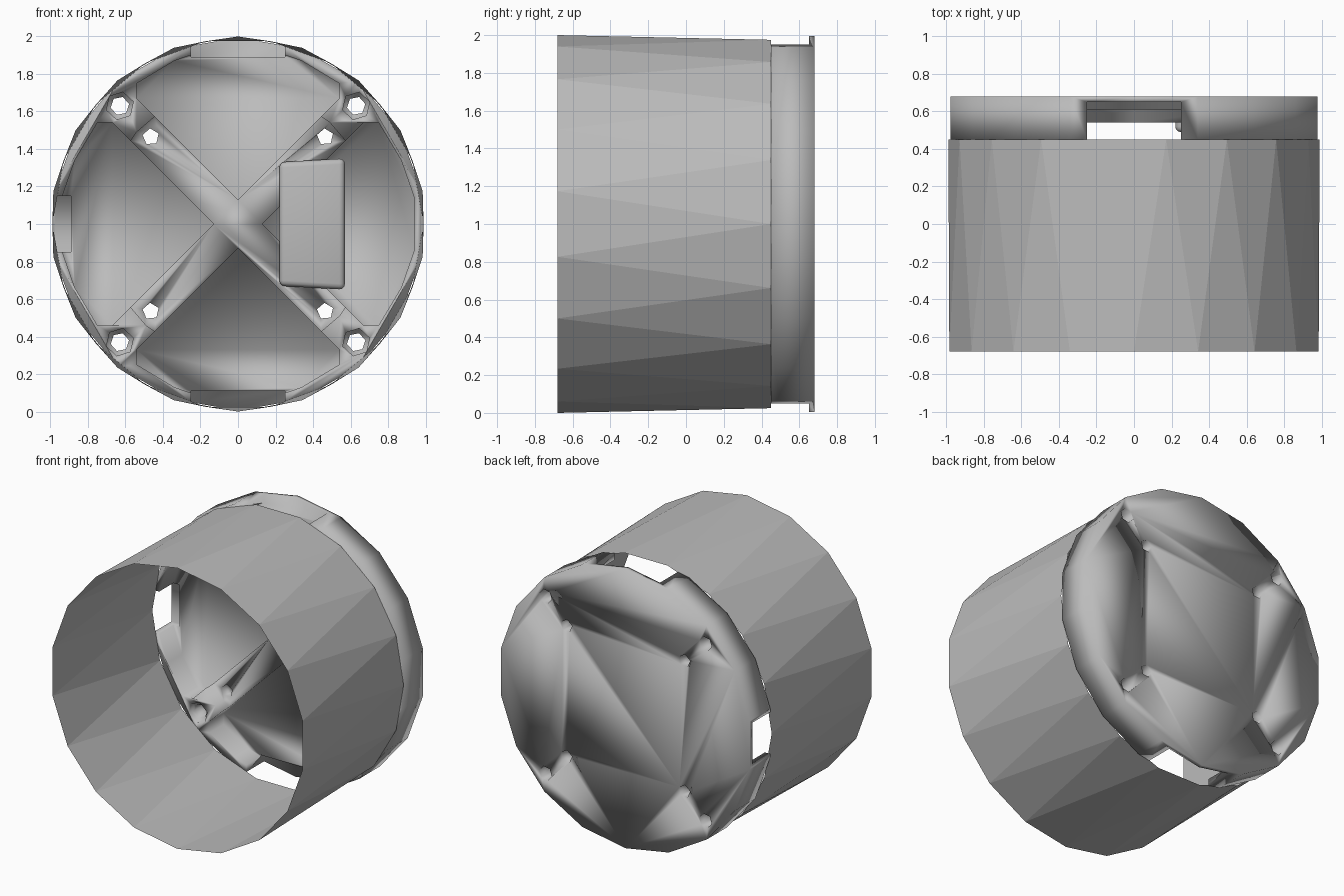
import bpy
import bmesh
from math import sin, cos, pi, radians

default = bpy.data.objects.get("Cube")
if default:
    bpy.data.objects.remove(default, do_unlink=True)

SIDES = 18
SEAM, BACK, FRONT = 0.45, 0.68, -0.68
RIB_LEVEL, POCKET_FLOOR = 0.54, 0.61

grey = bpy.data.materials.new("plain grey")
grey.use_nodes = True
grey.diffuse_color = (0.5, 0.5, 0.5, 1)
grey.node_tree.nodes["Principled BSDF"].inputs["Base Color"].default_value = (0.5, 0.5, 0.5, 1)


def add_object(name, bm):
    bmesh.ops.recalc_face_normals(bm, faces=bm.faces)
    mesh = bpy.data.meshes.new(name)
    bm.to_mesh(mesh)
    bm.free()
    mesh.materials.append(grey)
    obj = bpy.data.objects.new(name, mesh)
    bpy.context.collection.objects.link(obj)
    return obj


def ring(radius, sides, start=0.0, u=0.0, v=0.0):
    """Regular polygon in the x-z plane, relative to the axis."""
    return [(u + radius * cos(start + 2 * pi * i / sides),
             v + radius * sin(start + 2 * pi * i / sides)) for i in range(sides)]


def turn(points, angle):
    c, s = cos(angle), sin(angle)
    return [(u * c - v * s, u * s + v * c) for u, v in points]


def prism(name, points, y0, y1):
    """Solid made by extruding an x-z outline along y."""
    bm = bmesh.new()
    near = [bm.verts.new((u, y0, 1 + v)) for u, v in points]
    far = [bm.verts.new((u, y1, 1 + v)) for u, v in points]
    bm.faces.new(near)
    bm.faces.new(far[::-1])
    for i in range(len(points)):
        j = (i + 1) % len(points)
        bm.faces.new((near[i], far[i], far[j], near[j]))
    return add_object(name, bm)


def apply_modifiers(obj):
    graph = bpy.context.evaluated_depsgraph_get()
    mesh = bpy.data.meshes.new_from_object(obj.evaluated_get(graph))
    obj.modifiers.clear()
    obj.data = mesh


def cut(obj, points, y0, y1):
    cutter = prism("cutter", points, y0, y1)
    cutter.hide_render = True
    mod = obj.modifiers.new("cut", "BOOLEAN")
    mod.operation = "DIFFERENCE"
    mod.solver = "EXACT"
    mod.object = cutter
    apply_modifiers(obj)
    bpy.data.objects.remove(cutter, do_unlink=True)


def smooth(obj, angle):
    obj.data.shade_smooth()
    obj.data.set_sharp_from_angle(angle=radians(angle))


# Open faceted barrel: the two end rings are turned half a side apart
step = 2 * pi / SIDES
bm = bmesh.new()
front = [bm.verts.new((u, FRONT, 1 + v)) for u, v in ring(1.0, SIDES, step / 2)]
rear = [bm.verts.new((u, SEAM, 1 + v)) for u, v in ring(0.99, SIDES, step)]
for i in range(SIDES):
    j = (i + 1) % SIDES
    bm.faces.new((front[i], front[j], rear[i]))
    bm.faces.new((rear[i], front[j], rear[j]))
add_object("barrel", bm)

# End cap with a lowered centre for the crossed ribs
cap = prism("end_cap", ring(0.995, SIDES, step / 2), SEAM, BACK)
cut(cap, ring(0.73, 24, 0.05), 0.4, RIB_LEVEL)

# Four pockets between the ribs
half = [(0.13, 0), (0.67, 0.54), (0.75, 0.54), (0.87, 0.34), (0.94, 0.14)]
pocket = half + [(u, -v) for u, v in half[:0:-1]]
for k in range(4):
    cut(cap, turn(pocket, k * pi / 2), 0.4, POCKET_FLOOR)

# Side windows at the top, the bottom and one side
for angle, w in ((pi / 2, 0.25), (pi, 0.15), (-pi / 2, 0.25)):
    window = [(0.89, -w), (1.1, -w), (1.1, w), (0.89, w)]
    cut(cap, turn(window, angle), 0.4, 0.65)

# Screw holes: a large and a small one on each rib
for sx in (-1, 1):
    for sz in (-1, 1):
        cut(cap, ring(0.075, 6, 0.3, sx * 0.63, sz * 0.63), 0.4, 0.48)
        cut(cap, ring(0.05, 6, 0.2, sx * 0.63, sz * 0.63), 0.4, 0.8)
        cut(cap, ring(0.045, 5, 0.4, sx * 0.465, sz * 0.465), 0.4, 0.8)
smooth(cap, 100)

# Raised block bridging two ribs
block = prism("bridge_block", [(0.22, -0.33), (0.57, -0.35), (0.57, 0.35), (0.22, 0.33)],
              0.49, 0.64)
bevel = block.modifiers.new("round", "BEVEL")
bevel.width = 0.03
bevel.segments = 3
apply_modifiers(block)
smooth(block, 40)
